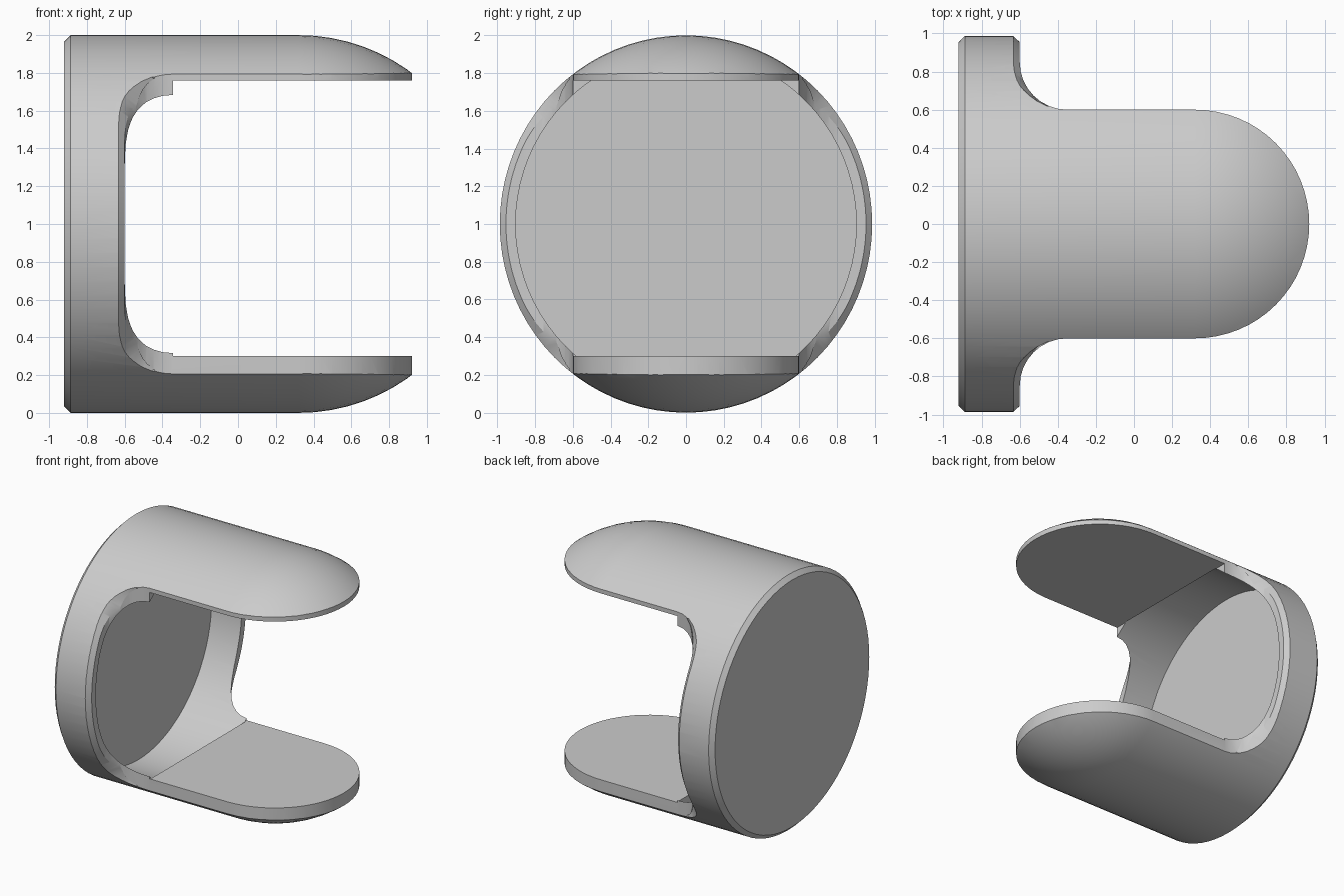
import bpy, bmesh
from math import sin, cos, pi, sqrt, radians, acos

if "Cube" in bpy.data.objects:
    bpy.data.objects.remove(bpy.data.objects["Cube"])

BACK, WALL, FLOOR = -0.92, -0.60, -0.86   # x of back face, ring front, pocket floor
STEP, DOME = -0.34, 0.32                  # x of pocket end and of dome centre
HALF, FILLET = 0.60, 0.25                 # prong half width, corner radius
CHAMFER, Y_SCALE = 0.033, 0.987


def to_object(name, bm):
    bmesh.ops.recalc_face_normals(bm, faces=bm.faces)
    mesh = bpy.data.meshes.new(name)
    bm.to_mesh(mesh)
    bm.free()
    obj = bpy.data.objects.new(name, mesh)
    bpy.context.collection.objects.link(obj)
    return obj


def revolve(name, profile, steps=80):
    """Turn an (x, radius) profile around the x axis at height 1."""
    bm = bmesh.new()
    verts = [bm.verts.new((x, 0, r)) for x, r in profile]
    edges = [bm.edges.new(pair) for pair in zip(verts, verts[1:])]
    bmesh.ops.spin(bm, geom=verts + edges, cent=(0, 0, 0), axis=(1, 0, 0),
                   angle=2 * pi, steps=steps)
    bmesh.ops.remove_doubles(bm, verts=bm.verts, dist=1e-5)
    for v in bm.verts:
        v.co.y *= Y_SCALE
        v.co.z += 1
    return to_object(name, bm)


def extrude_plan(name, outline, low, high):
    bm = bmesh.new()
    face = bm.faces.new([bm.verts.new((x, y, low)) for x, y in outline])
    top = bmesh.ops.extrude_face_region(bm, geom=[face])["geom"]
    bmesh.ops.translate(bm, vec=(0, 0, high - low),
                        verts=[g for g in top if isinstance(g, bmesh.types.BMVert)])
    return to_object(name, bm)


def loft(name, rings):
    """Join equal cross-sections into a capped solid."""
    bm = bmesh.new()
    loops = [[bm.verts.new(p) for p in ring] for ring in rings]
    n = len(loops[0])
    for a, b in zip(loops, loops[1:]):
        for i in range(n):
            j = (i + 1) % n
            bm.faces.new((a[i], a[j], b[j], b[i]))
    bm.faces.new(loops[0])
    bm.faces.new(loops[-1])
    return to_object(name, bm)


def combine(obj, cutter, operation="DIFFERENCE"):
    cutter.hide_render = True
    mod = obj.modifiers.new("cut", "BOOLEAN")
    mod.operation, mod.object, mod.solver = operation, cutter, "EXACT"
    bpy.context.view_layer.objects.active = obj
    bpy.ops.object.modifier_apply(modifier=mod.name)
    bpy.data.objects.remove(cutter)


# Round-ended cylinder with a chamfered back rim
dome = [(DOME + sin(radians(a)), cos(radians(a))) for a in range(0, 61, 5)]
body = revolve("clevis_body", [(BACK, 0), (BACK, 1 - CHAMFER), (BACK + CHAMFER, 1)]
               + dome + [(dome[-1][0], 0)])

# Plan outline: wide ring, filleted corners, round-ended prongs
corner_y = HALF + FILLET
side = [(-1.2, corner_y + FILLET), (WALL, corner_y + FILLET)]
side += [(WALL + FILLET * (1 - cos(t)), corner_y - FILLET * sin(t))
         for t in (i * pi / 16 for i in range(9))]
tip = [(DOME + HALF * sin(t), HALF * cos(t)) for t in (i * pi / 32 for i in range(33))]
outline = side + tip + [(x, -y) for x, y in reversed(side)]
combine(body, extrude_plan("plan_cutter", outline, -0.2, 2.2), "INTERSECT")

# Gap between the prongs
gap = [(STEP - 0.005, -1.2), (1.2, -1.2), (1.2, 1.2), (STEP - 0.005, 1.2)]
combine(body, extrude_plan("gap_cutter", gap, 0.30, 1.76))

# Round pocket in the ring
combine(body, revolve("pocket_cutter", [(FLOOR, 0), (FLOOR, 0.915),
                                        (STEP, 0.915), (STEP, 0)]))

# Chamfer on the front rim of the ring, fading out at the prongs
limit = acos((HALF + 0.02) / Y_SCALE)
for sign in (-1, 1):
    rings = []
    for i in range(49):
        t = limit * (i / 24 - 1)
        y = Y_SCALE * cos(t)
        drop = max(0, corner_y - y)
        x = WALL + FILLET - sqrt(FILLET ** 2 - drop ** 2)
        c = CHAMFER * min(1, 0.15 + (y - HALF) / 0.15)
        section = [(x - 2 * c, 1 + c), (x + c, 1 - 2 * c), (x + c, 1 + c)]
        rings.append([(px, sign * Y_SCALE * r * cos(t), 1 + r * sin(t))
                      for px, r in section])
    combine(body, loft("chamfer_cutter", rings))

bpy.ops.object.select_all(action="DESELECT")
body.select_set(True)
bpy.context.view_layer.objects.active = body
bpy.ops.object.shade_smooth_by_angle(angle=radians(25))
